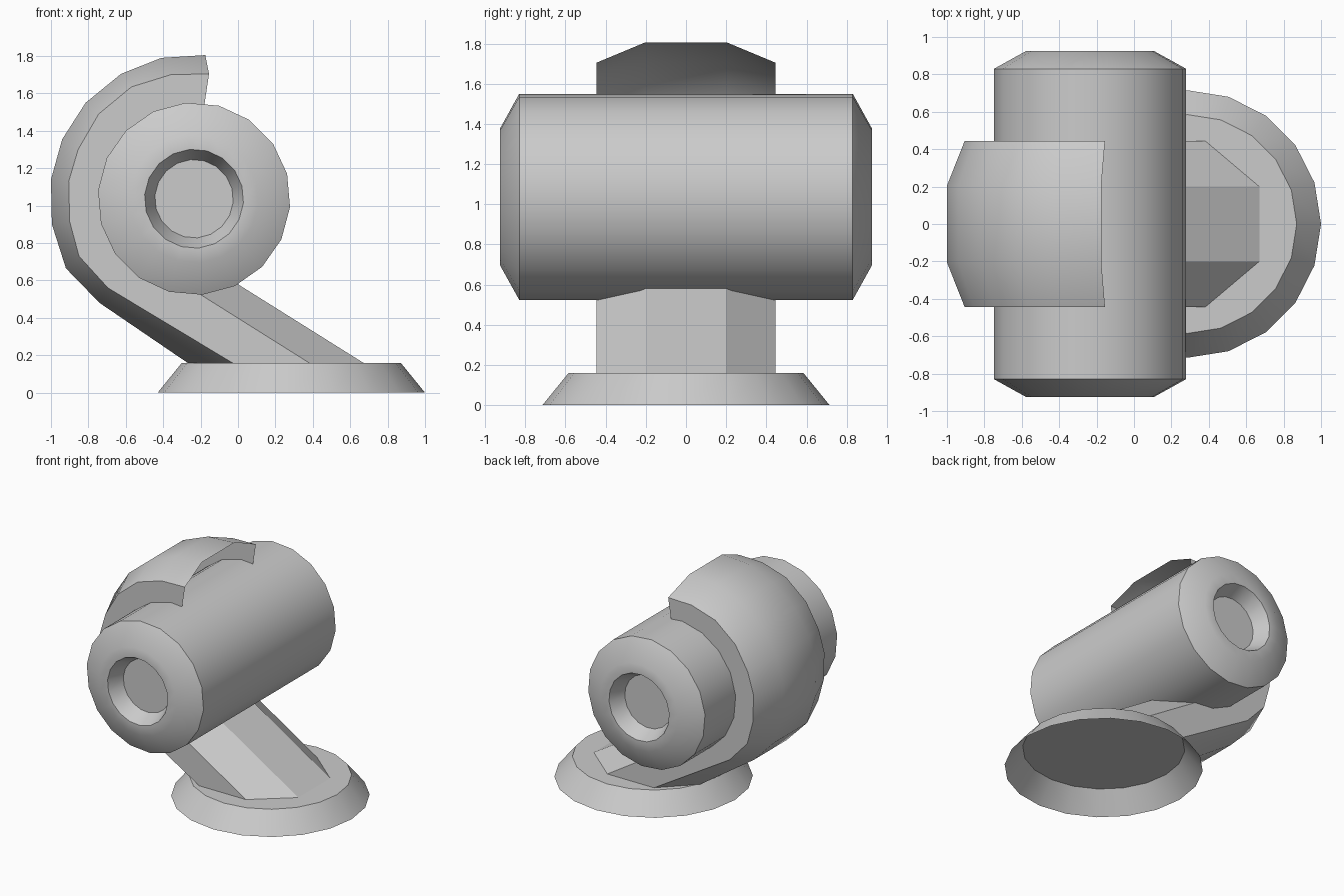
import bpy, bmesh, math

if "Cube" in bpy.data.objects:
    bpy.data.objects.remove(bpy.data.objects["Cube"])


def finish(bm, name):
    bmesh.ops.recalc_face_normals(bm, faces=bm.faces[:])
    me = bpy.data.meshes.new(name)
    bm.to_mesh(me)
    bm.free()
    ob = bpy.data.objects.new(name, me)
    bpy.context.collection.objects.link(ob)
    bpy.ops.object.select_all(action='DESELECT')
    ob.select_set(True)
    bpy.context.view_layer.objects.active = ob
    bpy.ops.object.shade_smooth_by_angle(angle=math.radians(30))
    return ob


def lathe(name, profile, sides, place, start=0.0, cap_first=False, cap_last=True):
    """Revolve (radius, height) pairs; place(u, v, h) maps to world space."""
    bm = bmesh.new()
    rings = []
    for r, h in profile:
        angles = [start + 2 * math.pi * i / sides for i in range(sides)]
        rings.append([bm.verts.new(place(r * math.cos(a), r * math.sin(a), h)) for a in angles])
    for a, b in zip(rings, rings[1:]):
        for i in range(sides):
            j = (i + 1) % sides
            bm.faces.new((a[i], a[j], b[j], b[i]))
    if cap_first:
        bm.faces.new(rings[0])
    if cap_last:
        bm.faces.new(rings[-1])
    return finish(bm, name)


# Round foot, open underneath
lathe("base", [(0.715, 0), (0.585, 0.16)], 20, lambda u, v, h: (0.285 + u, v, h))

# Horizontal drum with chamfered ends and tapered recesses
CX, CZ = -0.235, 1.037
half = [(0.515, 0.83), (0.343, 0.925), (0.265, 0.925), (0.21, 0.805)]
drum_profile = [(r, -y) for r, y in reversed(half)] + half
lathe("drum", drum_profile, 18, lambda u, v, h: (CX + u, h, CZ + v),
      start=math.radians(-5), cap_first=True)

# Curved bracket: crest line and shoulder line, from the open tip down to the foot
crest = [(-.175, 1.805), (-.41, 1.79), (-.625, 1.705), (-.815, 1.55), (-.94, 1.355),
         (-1, 1.14), (-.995, .9), (-.92, .665), (-.74, .48), (-.27, .16)]
shoulder = [(-.155, 1.705), (-.36, 1.70), (-.57, 1.635), (-.745, 1.49), (-.855, 1.30),
            (-.905, 1.13), (-.9, .915), (-.85, .73), (-.695, .56), (-.03, .16)]
# Inner side edge sits just inside the drum, then runs straight to the foot
inner = []
for x, z in shoulder[:8]:
    a = math.atan2(z - CZ, x - CX)
    inner.append((CX + 0.47 * math.cos(a), CZ + 0.47 * math.sin(a)))
inner[0] = (-.185, inner[0][1])
inner += [(-.4, .65), (.38, .16)]
ridge = [(-.2, .705), (.67, .16)]

bm = bmesh.new()


def line(points, y):
    return [bm.verts.new((x, y, z)) for x, z in points]


def strip(a, b):
    for i in range(len(a) - 1):
        bm.faces.new((a[i], a[i + 1], b[i + 1], b[i]))


crests, ridges = [], []
for s in (-1, 1):
    c, m, n, r = line(crest, .205 * s), line(shoulder, .445 * s), line(inner, .445 * s), line(ridge, .2 * s)
    strip(c, m)
    strip(m, n)
    strip(n[-2:], r)
    crests.append(c)
    ridges.append(r)
strip(*crests)
strip(*ridges)
finish(bm, "bracket_arm")
